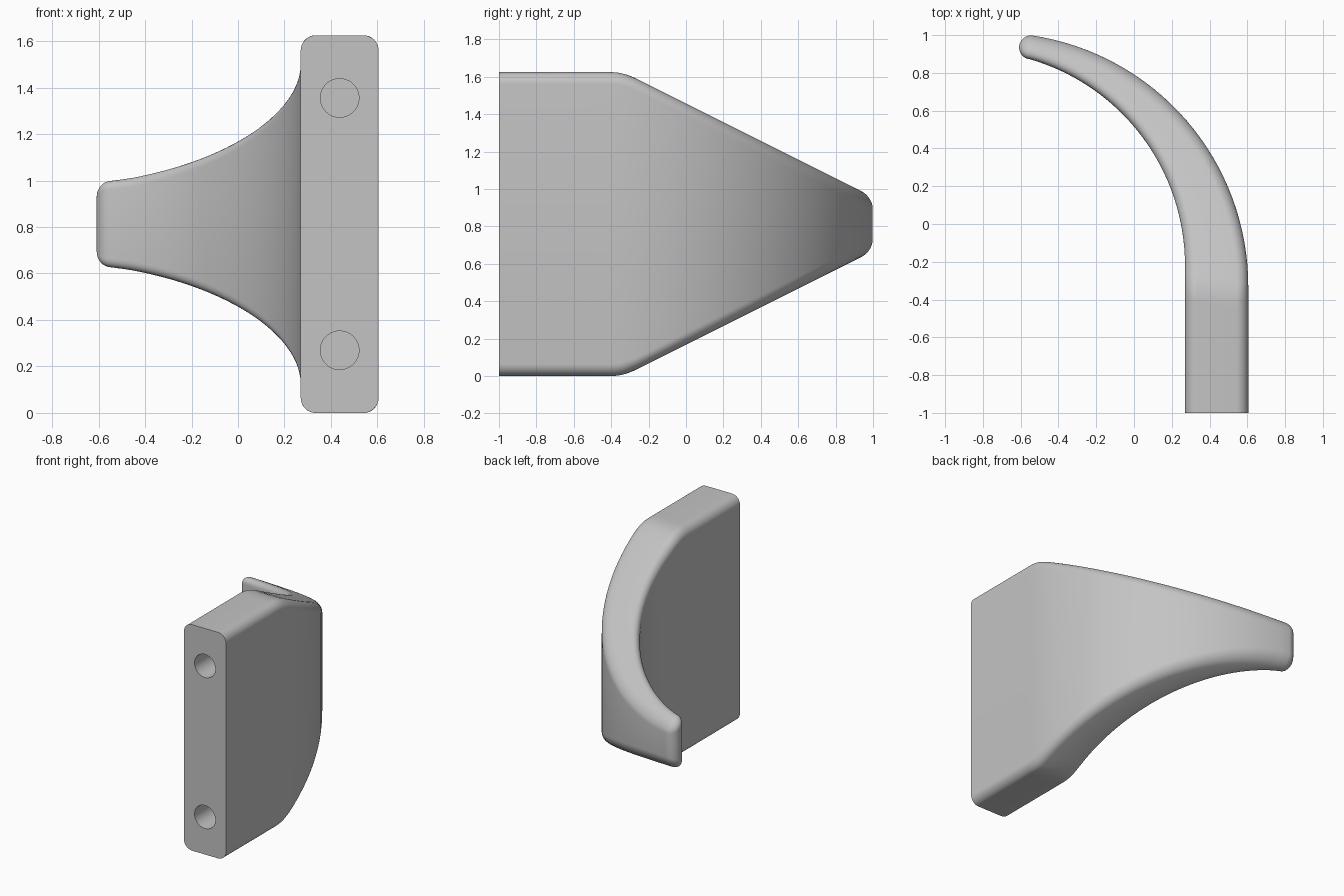
import bpy, bmesh, math
from mathutils import Vector

cube = bpy.data.objects.get("Cube")
if cube:
    bpy.data.objects.remove(cube)

MID_Z = 0.8125      # mirror plane and half height
FILLET = 0.065
ARC_STEPS = 32
CORNER_STEPS = 8


def half_height(y):
    """Full height on the mounting block, then a softened straight taper."""
    u, w = y + 0.335, 0.07
    if u < -w:
        ramp = 0
    elif u > w:
        ramp = u
    else:
        ramp = (u + w) ** 2 / (4 * w)
    return MID_Z - 0.5 * ramp


def wall_path(x, bend_y, end):
    """Plan line of one wall: straight run, then an arc to the tip."""
    dx, dy = x - end[0], end[1] - bend_y
    r = (dx * dx + dy * dy) / (2 * dx)
    sweep = math.asin(dy / r)
    fractions = [0] + [0.74 + 0.026 * i for i in range(10)]
    pts = [Vector((x, -1 + (bend_y + 1) * f)) for f in fractions]
    for i in range(ARC_STEPS + 1):
        a = sweep * i / ARC_STEPS
        pts.append(Vector((x - r + r * math.cos(a), bend_y + r * math.sin(a))))
    return pts


def section(bm, centre, across, half_w, drop):
    """Rounded upright cross-section, mirrored top to bottom."""
    rc = min(FILLET, 0.95 * half_w)
    left = []
    for k in range(CORNER_STEPS + 1):
        th = math.pi / 2 * k / CORNER_STEPS
        left.append((-(half_w - rc + rc * math.cos(th)), rc * (1 - math.sin(th))))
    outline = left + [(-s, d) for s, d in reversed(left)]
    top = []
    for s, d in outline:
        p = centre + across * s
        top.append((p.x, p.y, half_height(p.y) - drop - d))
    ring = [(x, y, MID_Z + z) for x, y, z in top]
    ring += [(x, y, MID_Z - z) for x, y, z in reversed(top)]
    return [bm.verts.new(v) for v in ring]


# Curved hook body
bm = bmesh.new()
rings = []
inner = wall_path(0.27, -0.22, (-0.55, 0.872))
outer = wall_path(0.605, -0.33, (-0.54, 0.998))
for a, b in zip(inner, outer):
    rings.append(section(bm, (a + b) / 2, (b - a).normalized(), (b - a).length / 2, 0))

# Rounded tip
centre, span = (inner[-1] + outer[-1]) / 2, outer[-1] - inner[-1]
across, tip_r = span.normalized(), span.length / 2
forward = Vector((-across.y, across.x))
for i in range(1, 9):
    a = math.radians(86) * i / 8
    rings.append(section(bm, centre + forward * tip_r * math.sin(a), across,
                         tip_r * math.cos(a), 0.95 * tip_r * (1 - math.cos(a))))

for r0, r1 in zip(rings, rings[1:]):
    n = len(r0)
    for i in range(n):
        j = (i + 1) % n
        bm.faces.new((r0[i], r0[j], r1[j], r1[i]))
bm.faces.new(rings[0])
bm.faces.new(rings[-1])
bmesh.ops.recalc_face_normals(bm, faces=bm.faces)
mesh = bpy.data.meshes.new("wall_hook")
bm.to_mesh(mesh)
bm.free()
hook = bpy.data.objects.new("wall_hook", mesh)
bpy.context.collection.objects.link(hook)

# Grey plastic
grey = bpy.data.materials.new("plain_grey")
grey.use_nodes = True
colour = (0.55, 0.55, 0.55, 1)
grey.diffuse_color = colour
for node in grey.node_tree.nodes:
    if node.type == 'BSDF_PRINCIPLED':
        node.inputs["Base Color"].default_value = colour
mesh.materials.append(grey)

# Two blind screw holes in the mounting face
bpy.context.view_layer.objects.active = hook
for side in (-1, 1):
    bpy.ops.mesh.primitive_cylinder_add(
        vertices=48, radius=0.083, depth=1.0,
        location=(0.4375, -1, MID_Z + side * 0.543), rotation=(math.pi / 2, 0, 0))
    cutter = bpy.context.object
    cutter.name = "screw_hole_cutter"
    cutter.hide_render = True
    cutter.data.materials.append(grey)
    bpy.context.view_layer.objects.active = hook
    cut = hook.modifiers.new("screw_hole", 'BOOLEAN')
    cut.operation = 'DIFFERENCE'
    cut.solver = 'EXACT'
    cut.object = cutter
    bpy.ops.object.modifier_apply(modifier=cut.name)
    bpy.data.objects.remove(cutter)

bpy.ops.object.select_all(action='DESELECT')
hook.select_set(True)
bpy.context.view_layer.objects.active = hook
bpy.ops.object.shade_smooth_by_angle(angle=math.radians(35))
